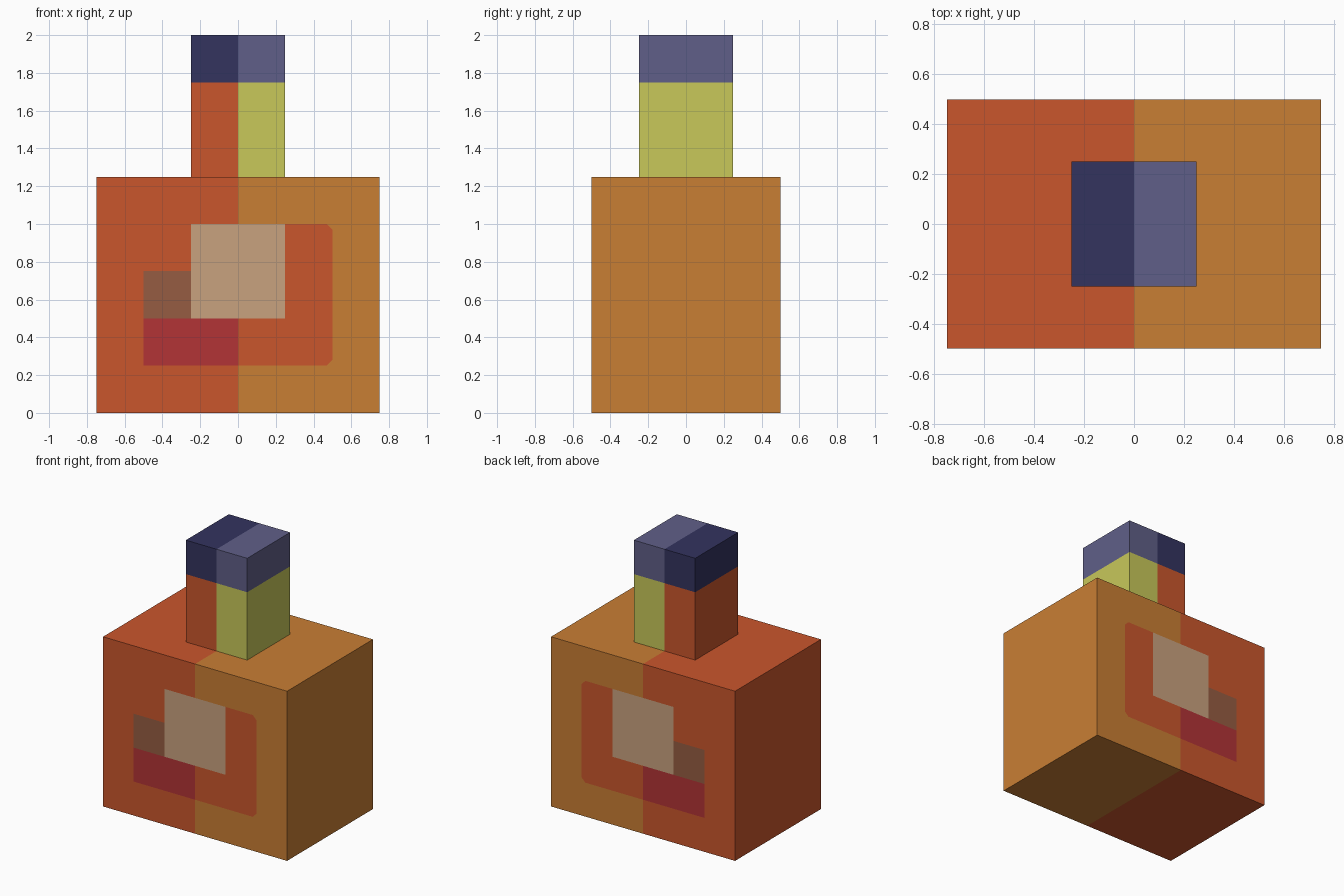
import bpy
import bmesh
from mathutils import Matrix, Vector

if "Cube" in bpy.data.objects:
    bpy.data.objects.remove(bpy.data.objects["Cube"])


def linear(c):
    c /= 255
    return c / 12.92 if c <= 0.04045 else ((c + 0.055) / 1.055) ** 2.4


def material(name, rgb):
    mat = bpy.data.materials.new(name)
    mat.diffuse_color = (*[linear(c) for c in rgb], 1)
    mat.use_nodes = True
    mat.node_tree.nodes["Principled BSDF"].inputs["Base Color"].default_value = mat.diffuse_color
    return mat


orange = material("burnt orange", (202, 86, 44))
ochre = material("ochre", (201, 126, 52))
yellow = material("yellow green", (200, 200, 90))
navy = material("navy", (51, 51, 95))
lavender = material("slate lavender", (96, 95, 136))
beige = material("beige", (201, 162, 127))
brown = material("brown", (150, 92, 66))
crimson = material("crimson", (178, 51, 54))


def cut(bm, point, normal, faces=None):
    """Cut all faces, or only the given ones, along a plane."""
    faces = list(bm.faces) if faces is None else faces
    geom = set(faces)
    for f in faces:
        geom.update(f.edges)
        geom.update(f.verts)
    bmesh.ops.bisect_plane(bm, geom=list(geom), plane_co=point,
                           plane_no=Vector(normal).normalized(), dist=1e-5)


def block(name, size, z0, mats, rule, extra=None):
    """Box standing on z0, split at x = 0, coloured by a rule on each face."""
    bm = bmesh.new()
    centre = Matrix.Translation((0, 0, z0 + size[2] / 2))
    bmesh.ops.create_cube(bm, size=1, matrix=centre @ Matrix.Diagonal((*size, 1)))
    cut(bm, (0, 0, 0), (1, 0, 0))
    if extra:
        extra(bm)
    for f in bm.faces:
        f.material_index = mats.index(rule(f))
    mesh = bpy.data.meshes.new(name)
    bm.to_mesh(mesh)
    bm.free()
    for m in mats:
        mesh.materials.append(m)
    obj = bpy.data.objects.new(name, mesh)
    bpy.context.collection.objects.link(obj)


def halves(left, right):
    return lambda f: left if f.calc_center_median().x < 0 else right


CORNER = 0.03  # clipped label corners


def is_panel(f):
    return abs(f.normal.y) > 0.9


# Label outlines cut into the front and back of the body
def label_cuts(bm):
    for x in (-0.5, -0.25, 0.25, 0.5):
        cut(bm, (x, 0, 0), (1, 0, 0), [f for f in bm.faces if is_panel(f)])
    for z in (0.25, 0.5, 0.75, 1.0):
        cut(bm, (0, 0, z), (0, 0, 1), [f for f in bm.faces if is_panel(f)])
    for z, s in ((1.0, 1), (0.25, -1)):
        cells = [f for f in bm.faces if is_panel(f)
                 and (f.calc_center_median() - Vector((0.375, f.calc_center_median().y,
                                                       z - s * 0.125))).length < 0.01]
        cut(bm, (0.5 - CORNER, 0, z), (1, 0, s), cells)


def body_colour(f):
    c = f.calc_center_median()
    x, z = c.x, c.z
    base = orange if x < 0 else ochre
    clipped = x > 0 and x + abs(z - 0.625) > 0.875 - CORNER
    if not is_panel(f) or abs(x) > 0.5 or not 0.25 < z < 1.0 or clipped:
        return base
    if abs(x) < 0.25 and z > 0.5:
        return beige
    if x < 0 and z < 0.5:
        return crimson
    if x < 0 and z < 0.75:
        return brown
    return orange


block("body", (1.5, 1.0, 1.25), 0, [orange, ochre, beige, crimson, brown],
      body_colour, label_cuts)
block("neck", (0.5, 0.5, 0.5), 1.25, [orange, yellow], halves(orange, yellow))
block("cap", (0.5, 0.5, 0.25), 1.75, [navy, lavender], halves(navy, lavender))
